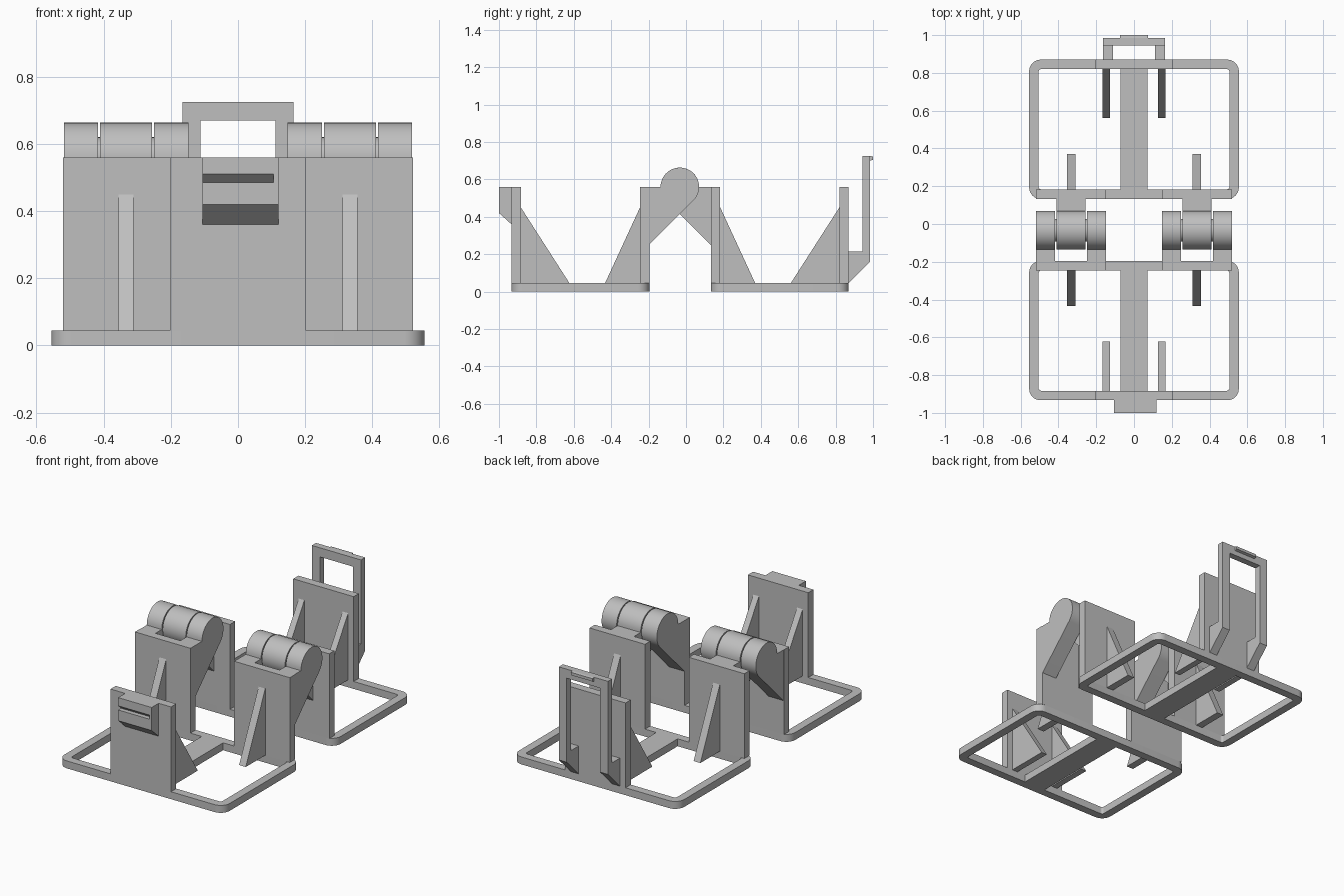
import bpy, bmesh, math

cube = bpy.data.objects.get("Cube")
if cube:
    bpy.data.objects.remove(cube, do_unlink=True)

grey = bpy.data.materials.new("plain grey")
grey.use_nodes = True
COLOUR = (0.52, 0.52, 0.52, 1)
grey.diffuse_color = COLOUR
grey.node_tree.nodes["Principled BSDF"].inputs["Base Color"].default_value = COLOUR

BASE = 0.045      # frame thickness
WALL = 0.05       # wall thickness
TOP = 0.56        # wall height
PIN_Y, PIN_Z, RADIUS = -0.033, 0.56, 0.103


def finish(name, bm, smooth=False):
    bmesh.ops.recalc_face_normals(bm, faces=bm.faces[:])
    mesh = bpy.data.meshes.new(name)
    bm.to_mesh(mesh)
    bm.free()
    mesh.materials.append(grey)
    obj = bpy.data.objects.new(name, mesh)
    bpy.context.collection.objects.link(obj)
    if smooth:
        bpy.ops.object.select_all(action="DESELECT")
        obj.select_set(True)
        bpy.context.view_layer.objects.active = obj
        bpy.ops.object.shade_smooth_by_angle(angle=math.radians(30))
    return obj


def prism(name, profile, x0, x1, smooth=False):
    """Extrude a (y, z) profile from x0 to x1."""
    bm = bmesh.new()
    face = bm.faces.new([bm.verts.new((x0, y, z)) for y, z in profile])
    new = bmesh.ops.extrude_face_region(bm, geom=[face])["geom"]
    verts = [v for v in new if isinstance(v, bmesh.types.BMVert)]
    bmesh.ops.translate(bm, verts=verts, vec=(x1 - x0, 0, 0))
    return finish(name, bm, smooth)


def box(name, x0, x1, y0, y1, z0, z1):
    return prism(name, [(y0, z0), (y1, z0), (y1, z1), (y0, z1)], x0, x1)


def rounded_rect(hx, y0, y1, r, steps=8):
    pts = []
    corners = [(hx - r, y1 - r), (r - hx, y1 - r), (r - hx, y0 + r), (hx - r, y0 + r)]
    for q, (cx, cy) in enumerate(corners):
        for i in range(steps + 1):
            a = math.pi / 2 * (q + i / steps)
            pts.append((cx + r * math.cos(a), cy + r * math.sin(a)))
    return pts


def frame(name, y0, y1):
    """Flat rounded ring lying on the ground."""
    bm = bmesh.new()
    outer = rounded_rect(0.555, y0, y1, 0.06)
    inner = rounded_rect(0.505, y0 + WALL, y1 - WALL, 0.015)
    loops = [[bm.verts.new((x, y, z)) for x, y in pts]
             for pts, z in ((outer, 0), (outer, BASE), (inner, BASE), (inner, 0))]
    n = len(outer)
    for k in range(4):
        a, b = loops[k], loops[(k + 1) % 4]
        for i in range(n):
            j = (i + 1) % n
            bm.faces.new((a[i], a[j], b[j], b[i]))
    finish(name, bm, True)


def arc(start, end, r=RADIUS, steps=28):
    angles = [math.radians(start + (end - start) * i / steps) for i in range(steps + 1)]
    return [(PIN_Y + r * math.cos(a), PIN_Z + r * math.sin(a)) for a in angles]


def rib(name, wall_y, foot_y, x, width):
    prism(name, [(wall_y, BASE), (foot_y, BASE), (wall_y, 0.45)], x - width / 2, x + width / 2)


# Each half: frame, centre bar, latch wall and its ribs
halves = {"front": (-0.933, -0.196), "back": (0.133, 0.87)}
for half, (y0, y1) in halves.items():
    frame(half + "_frame", y0, y1)
    box(half + "_centre_bar", -0.072, 0.072, y0 + 0.04, y1 - 0.04, 0, BASE)
    if half == "front":
        latch_y, hinge_y, inward = y0, y1 - WALL, 1
    else:
        latch_y, hinge_y, inward = y1 - WALL, y0, -1
    box(half + "_latch_wall", -0.203, 0.203, latch_y, latch_y + WALL, BASE, TOP)
    latch_face = latch_y + WALL if inward > 0 else latch_y
    hinge_face = hinge_y if inward > 0 else hinge_y + WALL
    for side, s in (("left", 1), ("right", -1)):
        rib(f"{half}_latch_rib_{side}", latch_face, latch_face + inward * 0.26, s * 0.147, 0.038)
        rib(f"{half}_hinge_rib_{side}", hinge_face, hinge_face - inward * 0.187, s * 0.333, 0.045)
        xa, xb = sorted((s * 0.147, s * 0.52))
        box(f"{half}_hinge_wall_{side}", xa, xb, hinge_y, hinge_y + WALL, BASE, TOP)

# Hinge knuckles: outer pairs on the front half, middle ones on the back half
front_y, back_y = halves["front"][1], halves["back"][0]
reach = RADIUS * math.sqrt(2)
front_profile = [(front_y, TOP), (front_y, PIN_Z - reach + front_y - PIN_Y)] + arc(-45, 180)
back_profile = [(back_y, PIN_Z - reach - back_y + PIN_Y), (back_y, TOP)] + arc(0, 225)
for side, s in (("left", 1), ("right", -1)):
    for part, a, b, profile in (("inner", 0.147, 0.25, front_profile),
                                ("middle", 0.256, 0.411, back_profile),
                                ("outer", 0.417, 0.518, front_profile)):
        xa, xb = sorted((s * a, s * b))
        prism(f"{part}_knuckle_{side}", profile, xa, xb, True)
    xa, xb = sorted((s * 0.2, s * 0.47))
    prism(f"hinge_pin_{side}", arc(0, 350, 0.06), xa, xb, True)

# Catch block with a groove open on one side
wall = halves["front"][0]
low = [(wall, TOP), (wall, 0.36), (-1, 0.42)]
groove = [(-1, 0.485), (-0.972, 0.485), (-1, 0.51)]
prism("catch_block", low + groove + [(-1, TOP)], -0.105, 0.105)
prism("catch_block_end", low + [(-1, TOP)], 0.105, 0.12)

# Clasp: two bent arms, a crossbar and a small hook
wall = halves["back"][1]
arm = [(wall, BASE), (0.985, 0.16), (0.985, 0.725), (0.945, 0.725), (0.945, 0.215), (wall, 0.215)]
for side, s in (("left", 1), ("right", -1)):
    xa, xb = sorted((s * 0.112, s * 0.165))
    prism("clasp_arm_" + side, arm, xa, xb)
box("clasp_crossbar", -0.112, 0.112, 0.945, 0.985, 0.67, 0.725)
prism("clasp_hook", [(0.985, 0.7), (1, 0.705), (1, 0.722), (0.985, 0.725)], -0.073, 0.073)
